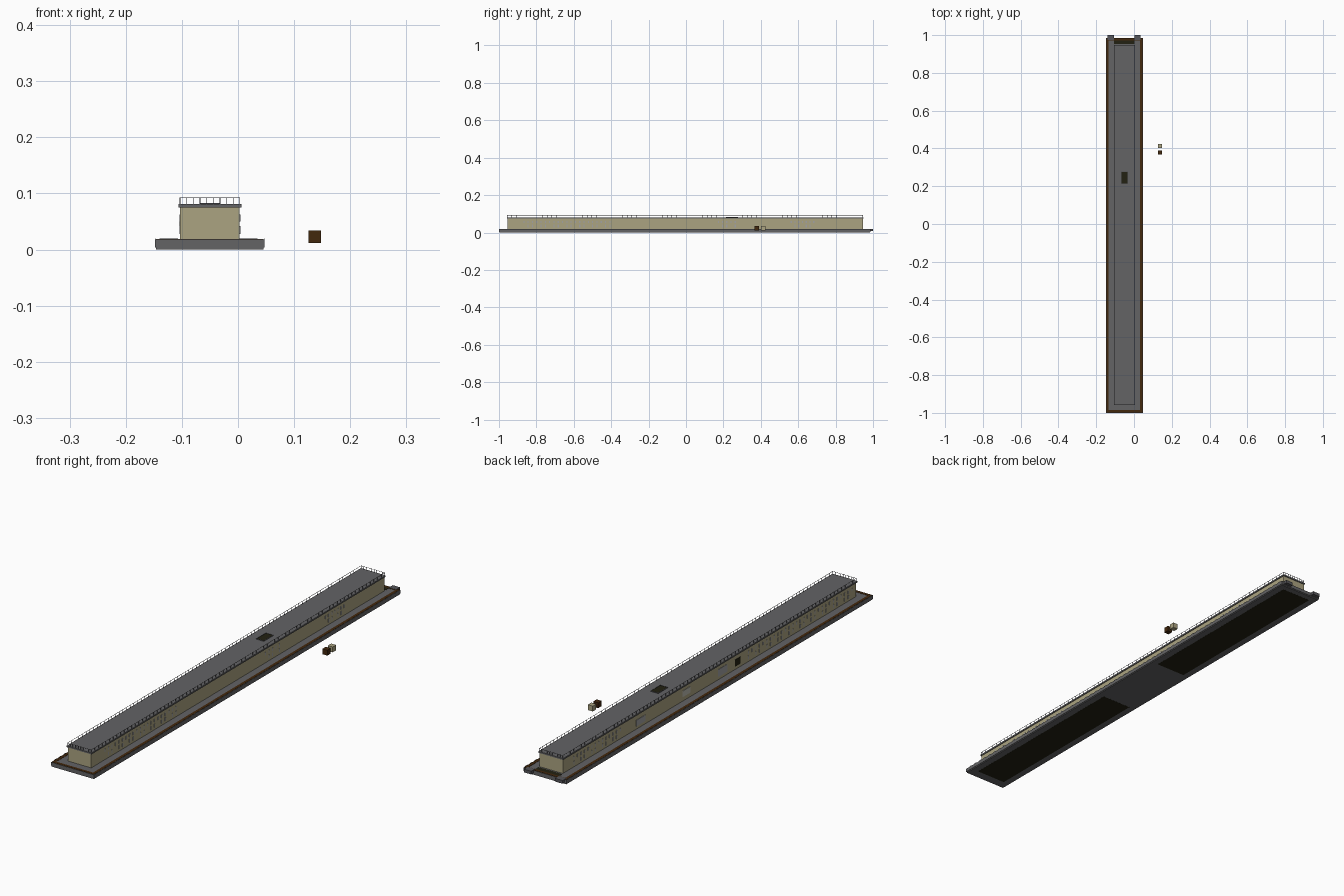
import bpy, bmesh
from mathutils import Matrix, Vector

cube = bpy.data.objects.get("Cube")
if cube:
    bpy.data.objects.remove(cube)


def material(name, rgb):
    m = bpy.data.materials.new(name)
    m.use_nodes = True
    m.diffuse_color = (*rgb, 1)
    m.node_tree.nodes["Principled BSDF"].inputs["Base Color"].default_value = (*rgb, 1)
    return m


CONCRETE = material("concrete grey", (0.125, 0.125, 0.13))
BEIGE = material("beige wall", (0.41, 0.37, 0.22))
BROWN = material("dark brown", (0.055, 0.021, 0.004))
OLIVE = material("dark olive", (0.016, 0.015, 0.006))
GLASS = material("window grey", (0.36, 0.36, 0.37))
METAL = material("railing grey", (0.09, 0.09, 0.1))
PALE = material("pale panel", (0.5, 0.49, 0.43))


def boxes(name, mat, spans):
    """One object made of boxes, each given as x, y and z ranges."""
    bm = bmesh.new()
    for span in spans:
        mid = Vector([(a + b) / 2 for a, b in span])
        size = [abs(b - a) for a, b in span]
        bmesh.ops.create_cube(bm, size=1, matrix=Matrix.Translation(mid) @ Matrix.Diagonal((*size, 1)))
    mesh = bpy.data.meshes.new(name)
    bm.to_mesh(mesh)
    bm.free()
    mesh.materials.append(mat)
    obj = bpy.data.objects.new(name, mesh)
    bpy.context.collection.objects.link(obj)
    return obj


def frame(x, y, z, w):
    """Four boxes running inside a rectangle."""
    (x0, x1), (y0, y1) = x, y
    return [((x0, x0 + w), y, z), ((x1 - w, x1), y, z),
            ((x0 + w, x1 - w), (y0, y0 + w), z), ((x0 + w, x1 - w), (y1 - w, y1), z)]


def steps(a, b, n):
    return [a + (b - a) * i / n for i in range(n + 1)]


BASE_X, BASE_Y = (-0.148, 0.047), (-1.0, 0.986)
WALL_X, WALL_Y = (-0.103, 0.003), (-0.955, 0.945)
ROOF_X, ROOF_Y = (-0.106, 0.006), (-0.958, 0.948)
FLOOR, EAVE, ROOF = 0.018, 0.075, 0.081

# Platform with a planted brown border, edge caps and steps at the back
boxes("platform", CONCRETE, [(BASE_X, BASE_Y, (0.004, FLOOR))])
boxes("platform_footing", CONCRETE, [((-0.146, 0.045), (-0.998, 0.984), (0, 0.004))])
inner_x, inner_y = (-0.146, 0.045), (-0.998, 0.984)
boxes("border_strip", BROWN, frame(inner_x, inner_y, (FLOOR, FLOOR + 0.001), 0.012))
caps = []
for y in steps(-0.98, 0.96, 64):
    for x in BASE_X:
        caps.append(((x - 0.001 if x > 0 else x, x if x > 0 else x + 0.001),
                     (y, y + 0.014), (FLOOR, FLOOR + 0.002)))
boxes("border_caps", CONCRETE, caps)
boxes("back_steps", METAL, [((a, a + 0.033), (0.975, 1.0), (0.007, 0.02)) for a in (-0.14, 0.002)])
boxes("back_pit", OLIVE, [((-0.105, 0.003), (0.952, 0.972), (FLOOR, FLOOR + 0.001))])

# Dark panels under the platform
boxes("underside_panels", OLIVE, [((-0.118, 0.017), y, (-0.0, 0.0006))
                                  for y in ((-0.96, -0.17), (0.17, 0.96))])
for obj in [bpy.data.objects["underside_panels"]]:
    obj.location.z = -0.0003

# Long hall and flat roof
boxes("hall_walls", BEIGE, [(WALL_X, WALL_Y, (FLOOR, EAVE))])
boxes("roof_slab", CONCRETE, [(ROOF_X, ROOF_Y, (EAVE, ROOF))])
boxes("roof_hatch", OLIVE, [((-0.066, -0.034), (0.215, 0.275), (ROOF, ROOF + 0.001))])
boxes("roof_hatch_rim", METAL, frame((-0.068, -0.032), (0.213, 0.277), (ROOF, ROOF + 0.002), 0.002))

# Roof railing
T = 0.0012
RAIL_X, RAIL_Y = (-0.104, 0.004), (-0.956, 0.946)
rail = frame(RAIL_X, RAIL_Y, (0.0917, 0.0927), 0.001)
for y in steps(RAIL_Y[0], RAIL_Y[1] - T, 80):
    rail += [((x, x + T), (y, y + T), (ROOF, 0.092)) for x in (RAIL_X[0], RAIL_X[1] - T)]
for x in steps(RAIL_X[0], RAIL_X[1] - T, 9)[1:-1]:
    rail += [((x, x + T), (y, y + T), (ROOF, 0.092)) for y in (RAIL_Y[0], RAIL_Y[1] - T)]
boxes("roof_railing", METAL, rail)


# Window rows on both long walls
def plate(side, y0, y1, z0, z1, depth=0.0012):
    x = WALL_X[1] if side > 0 else WALL_X[0]
    return ((min(x, x + side * depth), max(x, x + side * depth)), (y0, y1), (z0, z1))


rows = {1: [(-0.87, -0.41, 20), (0.17, 0.26, 4), (0.56, 0.68, 6)],
        -1: [(-0.93, -0.26, 28), (0.57, 0.87, 13)]}
for side, label in ((1, "left"), (-1, "right")):
    panes = []
    for a, b, n in rows[side]:
        for i, y in enumerate(steps(a, b, n)):
            panes.append(plate(side, y, y + 0.006, 0.05, 0.062))
            if i % 3:
                panes.append(plate(side, y, y + 0.006, 0.028, 0.042))
    boxes(label + "_windows", GLASS, panes)

# Doors and larger panels on the right wall
boxes("right_door", OLIVE, [plate(-1, -0.205, -0.17, 0.03, 0.058)])
boxes("right_pale_panel", PALE, [plate(-1, 0.12, 0.17, 0.035, 0.06)])
boxes("right_grey_panels", GLASS, [plate(-1, -0.12, -0.06, 0.03, 0.06),
                                   plate(-1, 0.41, 0.47, 0.03, 0.055)])

# Two loose crates beside the hall
boxes("brown_crate", BROWN, [((0.126, 0.148), (0.367, 0.389), (0.012, 0.034))])
boxes("beige_crate", BEIGE, [((0.126, 0.148), (0.402, 0.424), (0.012, 0.034))])
